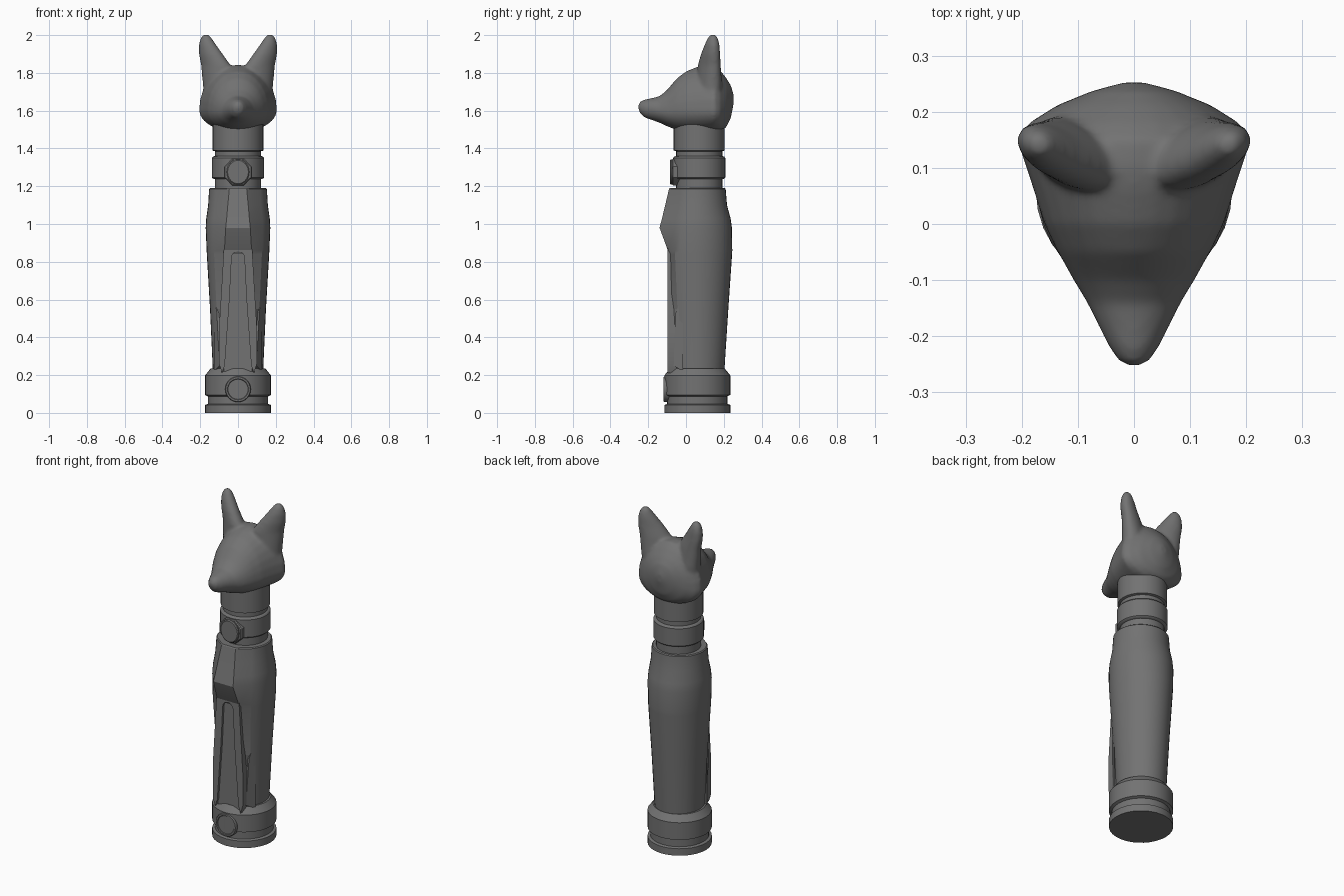
import bpy, bmesh
from math import sin, cos, pi, radians
from mathutils import Vector

cube = bpy.data.objects.get("Cube")
if cube:
    bpy.data.objects.remove(cube)

grey = bpy.data.materials.new("dark grey")
grey.use_nodes = True
COLOUR = (0.17, 0.17, 0.17, 1)
grey.diffuse_color = COLOUR
grey.node_tree.nodes["Principled BSDF"].inputs["Base Color"].default_value = COLOUR


def finish(bm, name, angle=30):
    bmesh.ops.recalc_face_normals(bm, faces=bm.faces)
    mesh = bpy.data.meshes.new(name)
    bm.to_mesh(mesh)
    bm.free()
    mesh.materials.append(grey)
    ob = bpy.data.objects.new(name, mesh)
    bpy.context.collection.objects.link(ob)
    bpy.ops.object.select_all(action='DESELECT')
    ob.select_set(True)
    bpy.context.view_layer.objects.active = ob
    bpy.ops.object.shade_smooth_by_angle(angle=radians(angle))
    return ob


def skin(bm, rings):
    """Join closed rings of points with quads and cap both ends."""
    loops = [[bm.verts.new(p) for p in ring] for ring in rings]
    n = len(loops[0])
    for a, b in zip(loops, loops[1:]):
        for i in range(n):
            j = (i + 1) % n
            bm.faces.new((a[i], a[j], b[j], b[i]))
    bm.faces.new(loops[0])
    bm.faces.new(loops[-1])


def lathe(name, cy, profile, n=32):
    bm = bmesh.new()
    skin(bm, [[(r * sin(2 * pi * i / n), cy - r * cos(2 * pi * i / n), z)
               for i in range(n)] for r, z in profile])
    return finish(bm, name)


def disc(name, z, y_back, steps, sx=1, sz=1, n=32, turn=0):
    """Round plate facing the front; steps are (radius, y)."""
    bm = bmesh.new()
    rings = [(steps[0][0], y_back)] + steps
    skin(bm, [[(sx * r * cos(2 * pi * i / n + turn), y, z + sz * r * sin(2 * pi * i / n + turn))
               for i in range(n)] for r, y in rings])
    return finish(bm, name)


def prism(name, near, far):
    bm = bmesh.new()
    skin(bm, [near, far])
    return finish(bm, name)


# Pommel with groove and round plate
lathe("pommel", 0.06, [(.175, 0), (.175, .042), (.16, .047), (.16, .088), (.175, .095),
                       (.175, .198), (.145, .235), (.1, .235)])
disc("pommel_button", .125, 0, [(.068, -.113), (.065, -.118), (.056, -.118),
                                (.053, -.114)])

# Grip: rounded back, flat panel with chamfers at the front
bm = bmesh.new()
rings = []
for z, rx, back, w, front in [
        (.22, .133, .203, .075, -.083), (.55, .148, .224, .075, -.083),
        (.84, .165, .244, .072, -.084), (.86, .166, .245, .072, -.096),
        (.98, .171, .243, .065, -.14), (1.03, .168, .236, .06, -.127),
        (1.1, .158, .217, .054, -.11), (1.185, .153, .21, .046, -.09), (1.19, .148, .205, .044, -.086)]:
    ring = [(-w, front, z), (w, front, z)]
    for i in range(27):
        a = radians(50 + 10 * i)
        ring.append((rx * sin(a), .06 - (back - .06) * cos(a), z))
    rings.append(ring)
skin(bm, rings)
finish(bm, "grip", 18)

# Pointed front legs around the arch, and side ribs, on both sides
arch = [(.034 * sin(a), .82 + .034 * cos(a)) for a in [pi / 2 * k / 6 for k in range(7)]]
leg = [(0, .9), *arch, (.045, .6), (.07, .25), (.085, .21), (.1, .26), (.1, .45), (.073, .9)]
rib = [(-.015, .63, .128), (-.055, .53, .112), (-.066, .25, .098), (-.015, .22, .128)]
for side, s in (("left", 1), ("right", -1)):
    prism(side + "_front_leg", [(s * x, -.097, z) for x, z in leg],
          [(s * x, -.05, z) for x, z in leg])
    prism(side + "_rib", [(s * x, y, z) for y, z, x in rib],
          [(s * .04, y, z) for y, z, x in rib])

# Neck rings
lathe("neck", 0.07, [(.122, 1.18), (.122, 1.237), (.132, 1.24), (.138, 1.246), (.138, 1.35),
                     (.132, 1.357), (.122, 1.36), (.122, 1.385), (.135, 1.389), (.135, 1.53)])
disc("button_collar", 1.275, .02, [(.08, -.068), (.074, -.073)], sz=.95, n=8, turn=pi / 8)
disc("neck_button", 1.275, .02, [(.06, -.08), (.055, -.085)], sz=1.12)

# Head: skull and muzzle swept along y, ears swept upward, fused and smoothed
bm = bmesh.new()
N = 28
rings = []
for y, w, low, high, mid in [
        (-.252, .012, 1.605, 1.635, .5), (-.243, .028, 1.585, 1.648, .5),
        (-.22, .044, 1.563, 1.659, .5), (-.18, .064, 1.55, 1.667, .5),
        (-.14, .084, 1.536, 1.677, .45), (-.1, .108, 1.517, 1.71, .4),
        (-.05, .136, 1.498, 1.77, .38), (0, .16, 1.488, 1.808, .36),
        (.06, .179, 1.484, 1.833, .34), (.1, .192, 1.484, 1.843, .33),
        (.15, .209, 1.486, 1.842, .33), (.18, .188, 1.49, 1.815, .34),
        (.212, .137, 1.51, 1.775, .4), (.237, .075, 1.56, 1.735, .5),
        (.252, .02, 1.635, 1.685, .5)]:
    zm = low + (high - low) * mid
    ring = []
    for i in range(N):
        c, s = cos(2 * pi * i / N), sin(2 * pi * i / N)
        ring.append((w * c, y, zm + s * ((high - zm) if s > 0 else (zm - low))))
    rings.append(ring)
skin(bm, rings)
for side in (1, -1):
    rings = []
    for z, cx, cy, a, b in [
            (1.6, .1, .12, .08, .06), (1.74, .106, .124, .086, .06), (1.84, .117, .123, .086, .05),
            (1.9, .144, .13, .069, .043), (1.95, .162, .138, .049, .036),
            (1.985, .169, .142, .03, .026), (2.004, .17, .143, .014, .013)]:
        ring = []
        for i in range(N):
            t = 2 * pi * i / N
            p = Vector((a * cos(t), b * sin(t)))
            x = cx + p.x * cos(pi / 6) - p.y * sin(pi / 6)
            ring.append((side * x, cy + p.x * sin(pi / 6) + p.y * cos(pi / 6), z))
        rings.append(ring)
    skin(bm, rings)
head = finish(bm, "head", 180)
remesh = head.modifiers.new("fuse", 'REMESH')
remesh.mode = 'VOXEL'
remesh.voxel_size = 0.009
remesh.use_smooth_shade = True
soften = head.modifiers.new("soften", 'SMOOTH')
soften.factor = 0.5
soften.iterations = 8
